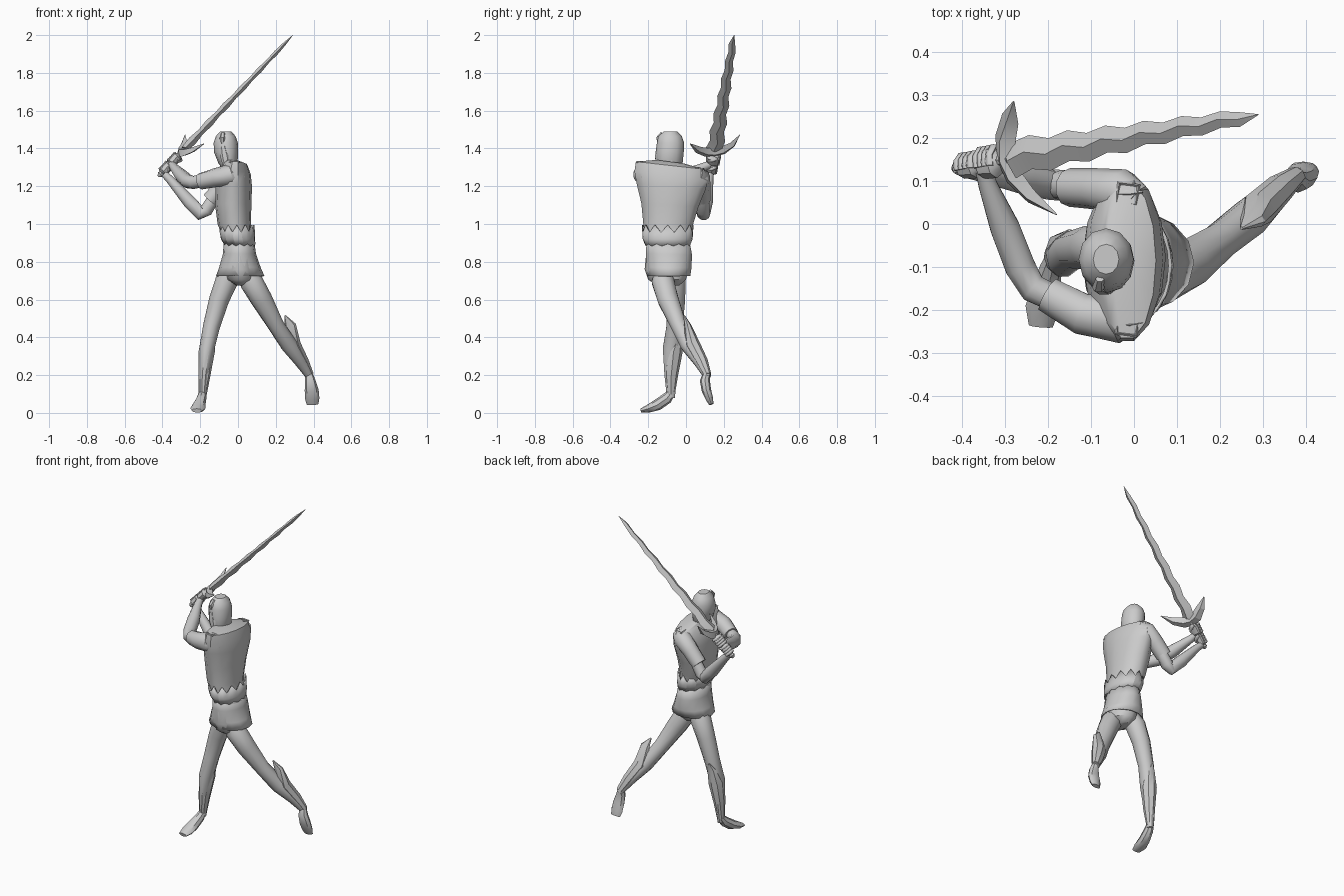
import bpy, bmesh, math
from mathutils import Vector

X, Y, Z = Vector((1, 0, 0)), Vector((0, 1, 0)), Vector((0, 0, 1))


def finish(name, bm, angle=40):
    bmesh.ops.recalc_face_normals(bm, faces=bm.faces)
    me = bpy.data.meshes.new(name)
    bm.to_mesh(me)
    bm.free()
    ob = bpy.data.objects.new(name, me)
    bpy.context.collection.objects.link(ob)
    bpy.ops.object.select_all(action='DESELECT')
    ob.select_set(True)
    bpy.context.view_layer.objects.active = ob
    bpy.ops.object.shade_smooth_by_angle(angle=math.radians(angle))
    return ob


def loft(name, rings, n=10, ref=X, flat=False, slope=0, cap=True, teeth=0, angle=40):
    """Skin rings (x, y, z, r1[, r2]); r1 lies along ref, flat keeps rings level."""
    bm = bmesh.new()
    pts = [Vector(r[:3]) for r in rings]
    loops = []
    for i, r in enumerate(rings):
        t = Z if flat else (pts[min(i + 1, len(pts) - 1)] - pts[max(i - 1, 0)]).normalized()
        u = (ref - t * t.dot(ref)).normalized()
        v = t.cross(u)
        loop = []
        for k in range(n):
            a = 2 * math.pi * k / n
            p = pts[i] + u * r[3] * math.cos(a) + v * r[-1] * math.sin(a)
            if flat:
                p.z += slope * (p.y - pts[i].y) * i / (len(rings) - 1)
            if teeth and k % 2 and i in (0, len(rings) - 1):
                p.z -= teeth if i else teeth * 0.3
            loop.append(bm.verts.new(p))
        loops.append(loop)
    for a, b in zip(loops, loops[1:]):
        for k in range(n):
            bm.faces.new((a[k], a[(k + 1) % n], b[(k + 1) % n], b[k]))
    if cap:
        bm.faces.new(loops[0])
        bm.faces.new(loops[-1])
    return finish(name, bm, angle)


# Tunic, belt, skirt and pelvis
loft("tunic", [(.01, -.095, .88, .08, .115), (-.01, -.097, .95, .08, .125),
               (-.02, -.095, 1.0, .088, .135), (-.025, -.085, 1.1, .096, .155),
               (-.022, -.078, 1.2, .096, .188), (-.02, -.078, 1.26, .088, .2),
               (-.015, -.085, 1.31, .066, .185), (-.035, -.085, 1.33, .045, .075)],
     14, flat=True, slope=-.13)
belt = loft("jagged_belt", [(.01, -.097, .895, .082, .121), (0, -.097, .92, .09, .132),
                            (-.006, -.097, .995, .094, .137)],
            24, flat=True, cap=False, teeth=.04, angle=20)
belt.modifiers.new("thickness", 'SOLIDIFY').thickness = .008
skirt = loft("skirt", [(.012, -.09, .725, .128, .116), (.01, -.09, .77, .11, .122),
                       (.008, -.09, .84, .088, .125), (.005, -.095, .91, .08, .117)],
             14, flat=True, cap=False, slope=-.04)
skirt.modifiers.new("thickness", 'SOLIDIFY').thickness = .006
loft("pelvis", [(.02, -.095, .675, .03, .06), (.018, -.1, .705, .075, .1),
                (.012, -.103, .76, .085, .116), (.01, -.1, .85, .07, .11)], 12, flat=True)

# Head with helmet crest and chin
loft("neck", [(-.04, -.08, 1.27, .05), (-.055, -.08, 1.36, .045)])
loft("head", [(-.05, -.095, 1.29, .03, .05), (-.053, -.088, 1.32, .05, .07),
              (-.063, -.086, 1.38, .064, .074), (-.065, -.082, 1.43, .064, .072),
              (-.065, -.084, 1.465, .052, .062), (-.065, -.082, 1.49, .03, .035)],
     12, flat=True)
loft("helmet_crest", [(-.083, -.143, 1.425, .01, .008), (-.083, -.148, 1.455, .015, .012),
                      (-.08, -.128, 1.482, .01, .008)], 6)
loft("face_guard", [(-.06, -.15, 1.31, .02, .012), (-.07, -.155, 1.36, .024, .01),
                    (-.08, -.148, 1.41, .016, .01)], 6)

# Arms: sleeve plus forearm
loft("near_sleeve", [(.015, -.195, 1.262, .045), (-.04, -.222, 1.26, .058),
                     (-.12, -.21, 1.245, .05), (-.2, -.165, 1.225, .043)], ref=Z)
loft("near_forearm", [(-.16, -.185, 1.235, .032), (-.235, -.15, 1.22, .035),
                      (-.265, -.1, 1.225, .037), (-.3, -.01, 1.255, .036),
                      (-.34, .09, 1.3, .023), (-.35, .125, 1.315, .02)], ref=Z)
loft("far_sleeve", [(.005, .05, 1.26, .045), (-.03, .075, 1.245, .054),
                    (-.09, .082, 1.19, .048), (-.15, .085, 1.125, .045)], ref=Y)
loft("far_forearm", [(-.12, .088, 1.15, .033), (-.17, .09, 1.07, .036),
                     (-.195, .092, 1.052, .036), (-.255, .105, 1.115, .037),
                     (-.36, .122, 1.235, .023), (-.39, .127, 1.265, .02)], ref=Y)

# Shoulder buckles: small square frames with a pin
for side, y, z in (("near", -.235, 1.325), ("far", .07, 1.293)):
    bpy.ops.mesh.primitive_torus_add(major_segments=4, minor_segments=4, major_radius=.032,
                                     minor_radius=.006, location=(-.015, y, z),
                                     rotation=(-.12, .1, .65))
    bpy.context.object.name = side + "_shoulder_buckle"
    loft(side + "_buckle_pin", [(-.035, y, z, .005), (-.01, y, z + .004, .006),
                                (.02, y + .005, z, .003)], 4, ref=Y)

# Legs
loft("standing_leg", [(-.03, -.075, .765, .045), (-.06, -.06, .7, .06),
                      (-.1, -.055, .6, .053), (-.14, -.06, .46, .045),
                      (-.165, -.075, .34, .04, .05), (-.18, -.08, .2, .028, .036),
                      (-.187, -.08, .08, .018, .022)])
loft("trailing_leg", [(.04, -.12, .75, .045), (.07, -.122, .695, .062),
                      (.125, -.095, .6, .058), (.2, -.04, .465, .044),
                      (.27, .015, .36, .046), (.33, .072, .275, .035),
                      (.38, .115, .19, .02)])

# Greaves with a pointed upper edge
loft("standing_greave", [(-.15, -.015, .46, .004), (-.152, -.035, .42, .03, .017),
                         (-.165, -.065, .33, .043, .048), (-.178, -.078, .2, .032, .036),
                         (-.187, -.08, .1, .022, .022)], 8, angle=30)
loft("trailing_greave", [(.25, -.01, .515, .004), (.277, .008, .465, .03, .018),
                         (.29, .035, .36, .043, .04), (.34, .083, .27, .036, .034),
                         (.378, .113, .2, .024, .022)], 8, angle=30)

# Feet
loft("standing_foot", [(-.187, -.075, .11, .02), (-.193, -.1, .078, .026, .03),
                       (-.205, -.15, .043, .033, .03), (-.213, -.195, .024, .04, .022),
                       (-.217, -.238, .012, .028, .011)], 8)
loft("trailing_foot", [(.375, .11, .215, .018), (.382, .1, .17, .028, .027),
                       (.39, .108, .12, .037, .025), (.393, .124, .075, .038, .02),
                       (.395, .134, .045, .031, .012)], 8)

# Sword: gently waving blade with a lozenge section
base, tip = Vector((-.285, .153, 1.395)), Vector((.29, .255, 2.0))
d = (tip - base).normalized()
w = (Y - d * d.dot(Y)).normalized()
rings = []
for i in range(13):
    t = i / 13
    s = 1 if i % 2 else -1
    c = base.lerp(tip, t) + w * .007 * (1 - .5 * t) * s
    rings.append((*c, .042 - .027 * t, (.021 - .012 * t) * (1 + .15 * s)))
loft("wavy_blade", rings + [(*tip, .0008, .0008)], 4, ref=w, angle=20)

# Curved crossguard, grip and pommel
loft("crossguard", [(-.28, .285, 1.472, .002), (-.288, .245, 1.42, .024, .015),
                    (-.3, .195, 1.39, .032, .02), (-.298, .15, 1.38, .03, .022),
                    (-.28, .11, 1.38, .03, .02), (-.24, .065, 1.393, .022, .015),
                    (-.18, .022, 1.425, .002)], 4, ref=d, angle=20)
grip_end = base - d * .185
loft("grip", [(*grip_end, .012), (*base, .014)], 8, ref=w)
loft("pommel", [(*(grip_end - d * .014), .006), (*grip_end, .017),
                (*(grip_end + d * .02), .012)], 8, ref=w)

# Fists: palm plus fingers curled over the grip
nrm = d.cross(w)
for hand, dist, size in (("near", .075, 1), ("far", .14, .8)):
    c = base - d * dist
    loft(hand + "_palm", [(*(c - d * .036), .012), (*(c - d * .024), .035 * size, .026),
                          (*(c + d * .02), .04 * size, .029), (*(c + d * .036), .015)], 8, ref=w)
    for f in range(4):
        o = c + d * (-.022 + .015 * f)
        arc = []
        for k in range(4):
            a = -.5 + k * .8
            arc.append((*(o + w * .033 * size * math.cos(a) + nrm * .023 * math.sin(a)), .009))
        loft(f"{hand}_finger_{f + 1}", arc, 6, ref=d, angle=60)
    loft(hand + "_thumb", [(*(c - w * .025 - nrm * .01), .012),
                           (*(c - nrm * .026 + d * .02), .011),
                           (*(c - nrm * .02 + w * .02 + d * .03), .007)], 6, ref=d, angle=60)
